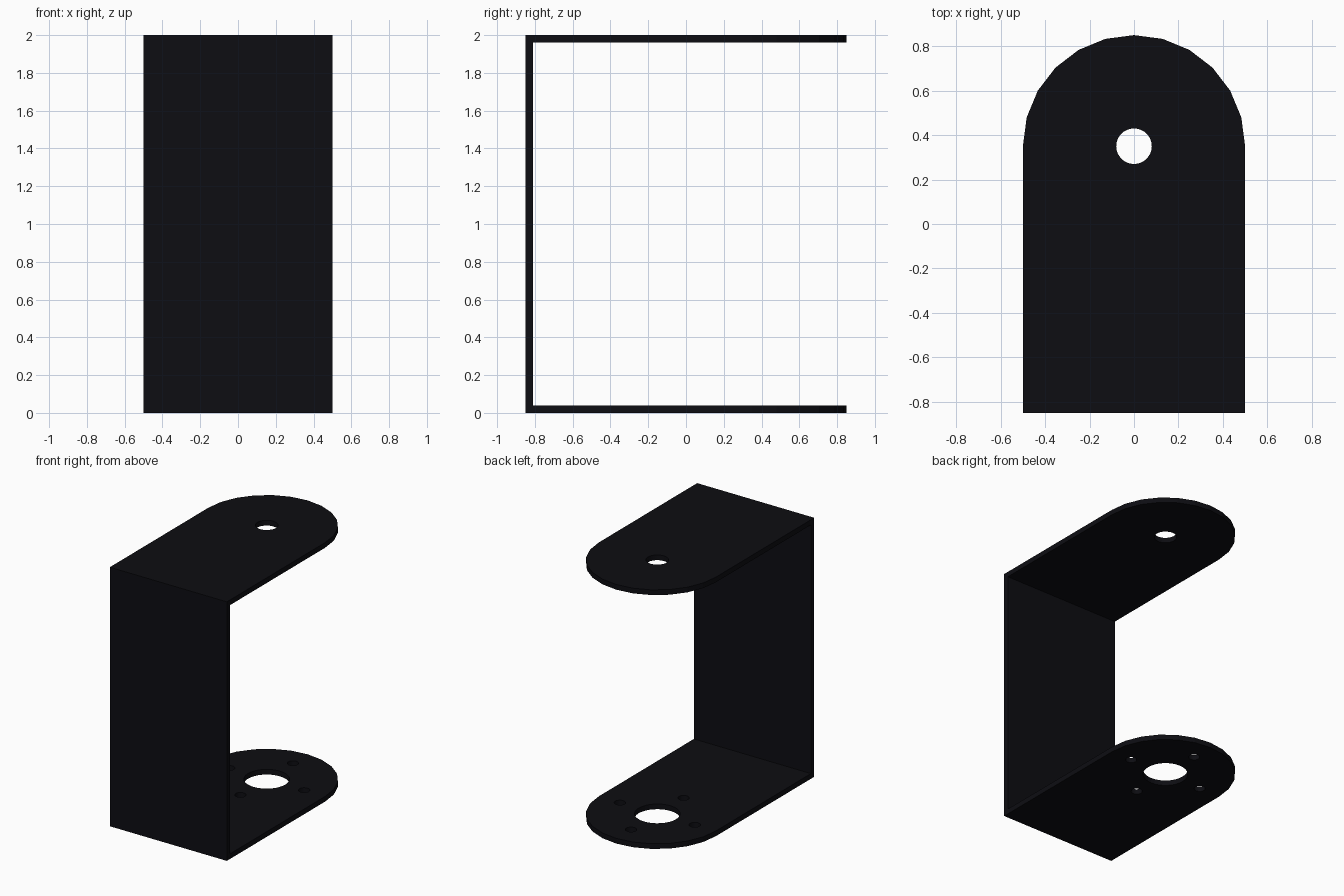
import bpy, bmesh
from math import sin, cos, pi

if "Cube" in bpy.data.objects:
    bpy.data.objects.remove(bpy.data.objects["Cube"])

T = 0.04          # sheet thickness
W = 0.5           # half width, also the radius of the rounded ends
BACK = -0.85      # outer face of the upright wall
CY = 0.35         # centre of the rounded ends and holes

mat = bpy.data.materials.new("black_metal")
mat.diffuse_color = (0.004, 0.004, 0.006, 1)
mat.use_nodes = True
mat.node_tree.nodes["Principled BSDF"].inputs["Base Color"].default_value = mat.diffuse_color


def circle(x, y, r, n):
    return [(x + r * cos(2 * pi * i / n), y + r * sin(2 * pi * i / n)) for i in range(n)]


def finish(bm, name):
    bmesh.ops.recalc_face_normals(bm, faces=bm.faces)
    mesh = bpy.data.meshes.new(name)
    bm.to_mesh(mesh)
    bm.free()
    obj = bpy.data.objects.new(name, mesh)
    mesh.materials.append(mat)
    bpy.context.collection.objects.link(obj)
    return obj


def sheet(name, loops, z):
    """Flat plate: the first loop is the outline, the others are holes."""
    bm = bmesh.new()
    for loop in loops:
        vs = [bm.verts.new((x, y, z)) for x, y in loop]
        for i, v in enumerate(vs):
            bm.edges.new((v, vs[(i + 1) % len(vs)]))
    bmesh.ops.triangle_fill(bm, edges=bm.edges[:], use_beauty=True, normal=(0, 0, 1))
    res = bmesh.ops.extrude_face_region(bm, geom=bm.faces[:], use_keep_orig=True)
    top = [g for g in res["geom"] if isinstance(g, bmesh.types.BMVert)]
    bmesh.ops.translate(bm, verts=top, vec=(0, 0, T))
    return finish(bm, name)


# Tongue outline: square at the wall, half of a 24-gon at the free end
outline = [(-W, BACK), (W, BACK)]
outline += [(W * cos(pi * i / 12), CY + W * sin(pi * i / 12)) for i in range(13)]

# Upper plate with a small pivot hole
sheet("top_plate", [outline, circle(0, CY, 0.08, 32)], 2 - T)

# Lower plate with a large bore and four screw holes
screws = [circle(x, y, 0.04, 24) for x, y in circle(0, CY, 0.32, 4)]
sheet("bottom_plate", [outline, circle(0, CY, 0.16, 32)] + screws, 0)

# Upright wall joining the plates
bm = bmesh.new()
bmesh.ops.create_cube(bm, size=1)
bmesh.ops.scale(bm, verts=bm.verts, vec=(2 * W, T, 2 - 2 * T))
bmesh.ops.translate(bm, verts=bm.verts, vec=(0, BACK + T / 2, 1))
finish(bm, "upright_wall")
